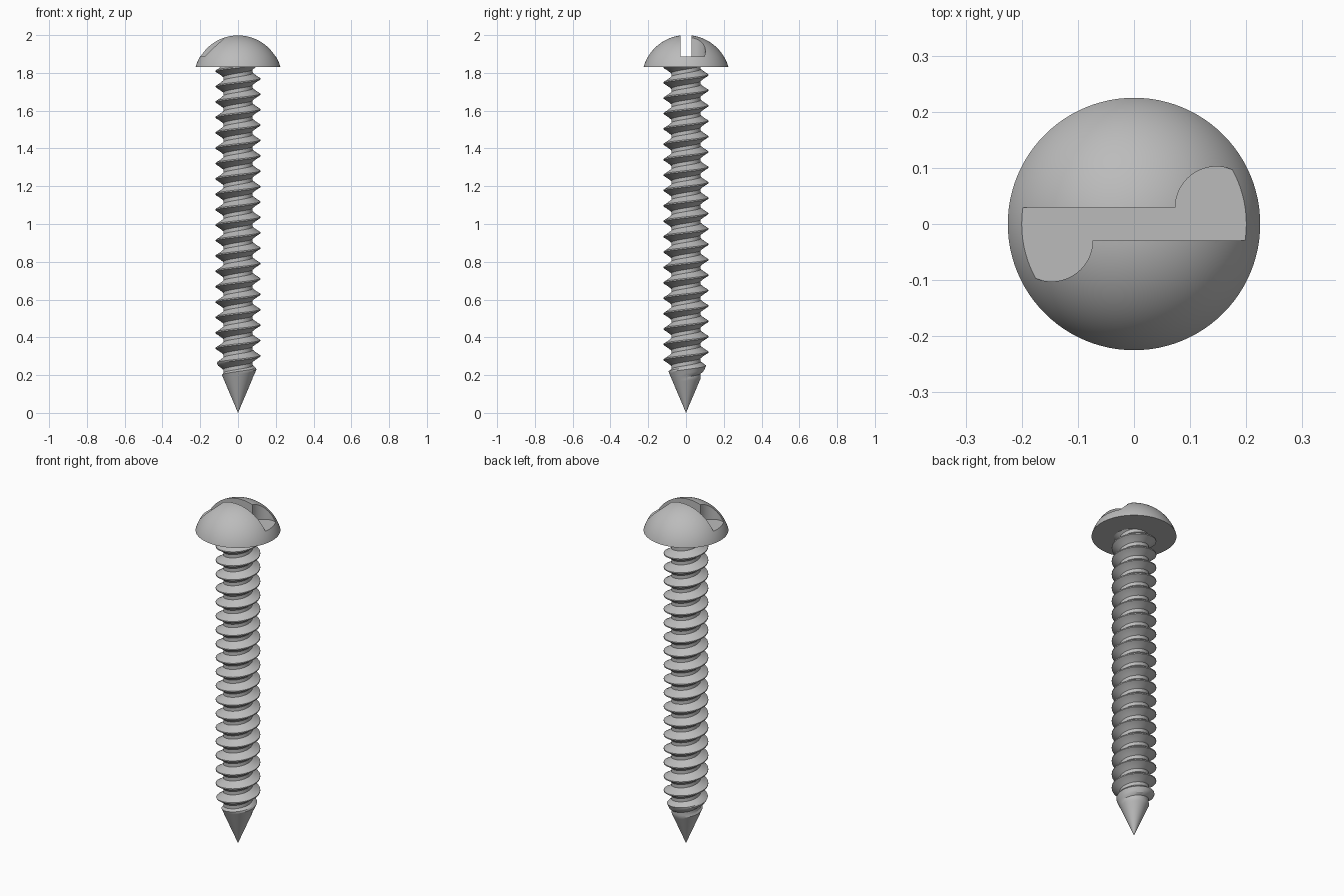
import bpy
import bmesh
from math import cos, sin, pi, sqrt, radians, ceil

cube = bpy.data.objects.get("Cube")
if cube:
    bpy.data.objects.remove(cube)

steel = bpy.data.materials.new("grey steel")
steel.use_nodes = True
steel.diffuse_color = (0.5, 0.5, 0.5, 1)
steel.node_tree.nodes["Principled BSDF"].inputs["Base Color"].default_value = (0.5, 0.5, 0.5, 1)

HEAD_BASE, HEAD_TOP, HEAD_R = 1.83, 2.0, 0.225
PITCH, ROOT, CREST, TAPER = 0.0815, 0.078, 0.118, 0.425


def make_object(name, bm):
    bmesh.ops.recalc_face_normals(bm, faces=bm.faces)
    mesh = bpy.data.meshes.new(name)
    bm.to_mesh(mesh)
    bm.free()
    mesh.materials.append(steel)
    obj = bpy.data.objects.new(name, mesh)
    bpy.context.collection.objects.link(obj)
    return obj


def smooth(obj, angle):
    bpy.ops.object.select_all(action='DESELECT')
    obj.select_set(True)
    bpy.context.view_layer.objects.active = obj
    bpy.ops.object.shade_smooth_by_angle(angle=radians(angle))


# Domed head: a spherical cap spun around z
def build_head():
    height = HEAD_TOP - HEAD_BASE
    radius = (HEAD_R ** 2 + height ** 2) / (2 * height)
    centre = HEAD_TOP - radius
    bm = bmesh.new()
    bmesh.ops.create_uvsphere(bm, u_segments=96, v_segments=64, radius=radius)
    bmesh.ops.translate(bm, verts=bm.verts, vec=(0, 0, centre))
    cut = bmesh.ops.bisect_plane(bm, geom=bm.verts[:] + bm.edges[:] + bm.faces[:],
                                 plane_co=(0, 0, HEAD_BASE), plane_no=(0, 0, -1),
                                 clear_outer=True)
    rim = [e for e in cut["geom_cut"] if isinstance(e, bmesh.types.BMEdge)]
    bmesh.ops.edgeloop_fill(bm, edges=rim)
    return make_object("head", bm)


# Drive slot: straight groove with a half-round lobe on opposite sides
def build_slot_cutter():
    half, lobe_x, lobe_r, floor = 0.029, 0.147, 0.0735, 1.887
    side = [(0.3, -half), (0.3, half)]
    side += [(lobe_x + lobe_r * cos(pi * i / 24), half + lobe_r * sin(pi * i / 24))
             for i in range(25)]
    outline = side + [(-x, -y) for x, y in side]
    bm = bmesh.new()
    face = bm.faces.new([bm.verts.new((x, y, floor)) for x, y in outline])
    up = bmesh.ops.extrude_face_region(bm, geom=[face])["geom"]
    bmesh.ops.translate(bm, verts=[v for v in up if isinstance(v, bmesh.types.BMVert)],
                        vec=(0, 0, 0.3))
    cutter = make_object("slot_cutter", bm)
    cutter.hide_render = True
    cutter.hide_set(True)
    return cutter


# Threaded shank: one helical strip, trimmed by the cone of the point
def build_shank():
    seg = 64
    profile = [(-0.5, ROOT), (-0.38, ROOT), (-0.24, 0.0925), (-0.12, 0.107), (-0.04, CREST),
               (0.04, CREST), (0.12, 0.107), (0.24, 0.0925), (0.38, ROOT)]
    start, top = 0.22 - 4 * PITCH, HEAD_BASE + 0.01
    turns = ceil((top - start) / PITCH) + 1
    bm = bmesh.new()
    rows = []
    for i in range(turns * seg + 1):
        a = 2 * pi * i / seg
        row = []
        for phase, r in profile + [(0.5, ROOT)]:
            z = min(max(start + PITCH * (i / seg + phase), 0), top)
            r = min(r, TAPER * z)
            row.append(bm.verts.new((r * cos(a), r * sin(a), z)))
        rows.append(row)
    for low, high in zip(rows, rows[1:]):
        for j in range(len(profile)):
            bm.faces.new((low[j], high[j], high[j + 1], low[j + 1]))
    bmesh.ops.remove_doubles(bm, verts=bm.verts, dist=0.00005)
    bmesh.ops.dissolve_degenerate(bm, edges=bm.edges, dist=0.00005)
    return make_object("threaded_shank", bm)


head = build_head()
cutter = build_slot_cutter()
slot = head.modifiers.new("drive slot", 'BOOLEAN')
slot.operation = 'DIFFERENCE'
slot.solver = 'EXACT'
slot.object = cutter
bpy.context.view_layer.objects.active = head
head.select_set(True)
bpy.ops.object.modifier_apply(modifier=slot.name)
bpy.data.objects.remove(cutter)
smooth(head, 30)

smooth(build_shank(), 25)
